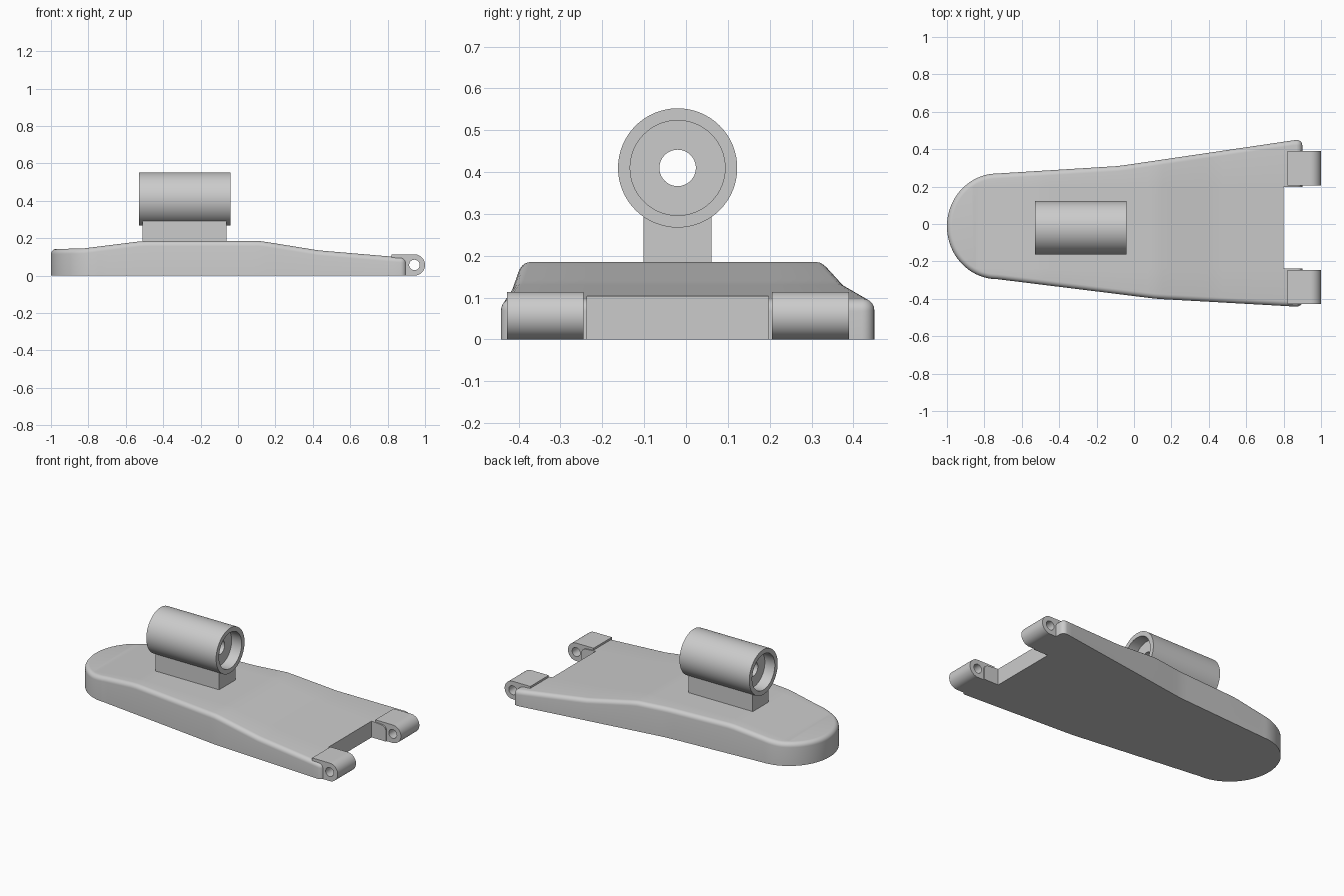
import bpy, bmesh, math
from math import sin, cos, pi, radians

cube = bpy.data.objects.get("Cube")
if cube:
    bpy.data.objects.remove(cube, do_unlink=True)

grey = bpy.data.materials.new("plain_grey")
grey.use_nodes = True
GREY = (0.6, 0.6, 0.6, 1)
grey.diffuse_color = GREY
grey.node_tree.nodes["Principled BSDF"].inputs["Base Color"].default_value = GREY


def add_object(name, bm):
    bmesh.ops.recalc_face_normals(bm, faces=bm.faces)
    mesh = bpy.data.meshes.new(name)
    bm.to_mesh(mesh)
    bm.free()
    mesh.materials.append(grey)
    obj = bpy.data.objects.new(name, mesh)
    bpy.context.collection.objects.link(obj)
    bpy.ops.object.select_all(action='DESELECT')
    obj.select_set(True)
    bpy.context.view_layer.objects.active = obj
    bpy.ops.object.shade_smooth_by_angle(angle=radians(25))


def make_bmesh(verts, faces):
    bm = bmesh.new()
    points = [bm.verts.new(v) for v in verts]
    for f in faces:
        bm.faces.new([points[i] for i in f])
    return bm


def along(points, x):
    # Height of a polyline at x
    for (xa, ya), (xb, yb) in zip(points, points[1:]):
        if x <= xb:
            t = max(0, (x - xa) / (xb - xa))
            return ya + t * (yb - ya)
    return points[-1][1]


# Body: tapered outline with a round nose and a rolled top edge
back_edge = [(-0.73, 0.27), (-0.08, 0.31), (0.87, 0.45)]
front_edge = [(-0.73, -0.295), (0.12, -0.40), (0.87, -0.442)]
top_line = [(-1, 0.142), (-0.83, 0.145), (-0.51, 0.185), (0.12, 0.185), (0.43, 0.135), (0.9, 0.095)]
ROLL, STEPS = 0.027, 6


def side(edge, sign):
    y0 = edge[0][1]
    mid = -0.0125
    pts = [(-0.73 - 0.27 * cos(t), mid + (y0 - mid) * sin(t))
           for t in (radians(4 * k + 2) for k in range(22))]
    pts += [(x, along(edge, x)) for x in (-0.73 + 0.04 * k for k in range(40))]
    yc = edge[-1][1] - sign * 0.03
    pts += [(0.87 + 0.03 * sin(t), yc + sign * 0.03 * cos(t))
            for t in (pi / 12 * k for k in range(7))]
    return pts


outline = side(front_edge, -1) + side(back_edge, 1)[::-1]
n = len(outline)


def inset(d):
    ring = []
    for i, (x, y) in enumerate(outline):
        (xa, ya), (xb, yb) = outline[i - 1], outline[(i + 1) % n]
        dx, dy = xb - xa, yb - ya
        s = d / math.hypot(dx, dy)
        ring.append((x - dy * s, y + dx * s))
    return ring


verts = [(x, y, 0) for x, y in outline]
for k in range(STEPS + 1):
    a = pi / 2 * k / STEPS
    verts += [(x, y, along(top_line, x) - ROLL * (1 - sin(a)))
              for x, y in inset(ROLL * (1 - cos(a)))]
faces = [(r * n + i, r * n + (i + 1) % n, (r + 1) * n + (i + 1) % n, (r + 1) * n + i)
         for r in range(STEPS + 1) for i in range(n)]
for base in (0, (STEPS + 1) * n):
    faces += [(base + i, base + i + 1, base + n - 2 - i, base + n - 1 - i)
              for i in range(n // 2 - 1)]
bm = make_bmesh(verts, faces)

# Hinge notch: slice along its three walls, drop the middle, close the walls
NOTCH_X, NOTCH_Y0, NOTCH_Y1 = 0.8, -0.237, 0.197
walls = [(0, NOTCH_X), (1, NOTCH_Y0), (1, NOTCH_Y1)]
for axis, level in walls:
    co, no = [0, 0, 0], [0, 0, 0]
    co[axis], no[axis] = level, 1
    bmesh.ops.bisect_plane(bm, geom=bm.verts[:] + bm.edges[:] + bm.faces[:],
                           dist=1e-6, plane_co=co, plane_no=no)
gone = []
for f in bm.faces:
    c = f.calc_center_median()
    if c.x > NOTCH_X + 1e-4 and NOTCH_Y0 < c.y < NOTCH_Y1:
        gone.append(f)
bmesh.ops.delete(bm, geom=gone, context='FACES')
rim = [v for v in bm.verts if v.is_boundary]
for axis, level in walls:
    loop = [v for v in rim if abs(v.co[axis] - level) < 1e-4]
    u = 1 - axis
    cu = sum(v.co[u] for v in loop) / len(loop)
    cz = sum(v.co.z for v in loop) / len(loop)
    loop.sort(key=lambda v: math.atan2(v.co.z - cz, v.co[u] - cu))
    bm.faces.new(loop)
add_object("body", bm)


# Tube along x with a counterbore at each end, turned from (x, radius) points
def turned(name, profile, y, z, segments=64):
    m = len(profile)
    v = [(x, y + r * cos(2 * pi * s / segments), z + r * sin(2 * pi * s / segments))
         for s in range(segments) for x, r in profile]
    f = [(s * m + i, s * m + (i + 1) % m,
          (s + 1) % segments * m + (i + 1) % m, (s + 1) % segments * m + i)
         for s in range(segments) for i in range(m)]
    add_object(name, make_bmesh(v, f))


OUTER, BORE, HOLE, DEPTH = 0.1425, 0.1135, 0.0435, 0.07
X0, X1 = -0.53, -0.04
turned("tube", [(X0, OUTER), (X1, OUTER), (X1, BORE), (X1 - DEPTH, BORE), (X1 - DEPTH, HOLE),
                (X0 + DEPTH, HOLE), (X0 + DEPTH, BORE), (X0, BORE)], -0.02, 0.41)

# Pedestal: block with a top hollowed to seat the tube
section = [(-0.101, 0.18)]
section += [(-0.02 + 0.138 * sin(t), 0.41 - 0.138 * cos(t))
            for t in (radians(36) * k / 8 for k in range(-8, 9))]
section += [(0.061, 0.18)]
m = len(section)
verts = [(x, y, z) for x in (-0.51, -0.062) for y, z in section]
faces = [tuple(range(m)), tuple(range(m, 2 * m))]
faces += [(i, (i + 1) % m, m + (i + 1) % m, m + i) for i in range(m)]
add_object("pedestal", make_bmesh(verts, faces))


# Hinge lugs: round-ended blocks with a pin hole, outer and hole rings paired
def lug(name, y0, y1):
    c, r, hole, back, steps = 0.943, 0.057, 0.028, 0.82, 24
    angles = [pi * k / steps for k in range(2 * steps)]
    outer = []
    for t in angles:
        dx, dz = sin(t), cos(t)
        if dx >= -1e-6:
            outer.append((c + r * dx, r + r * dz))
        else:
            reach = min((c - back) / -dx, r / max(abs(dz), 1e-6))
            outer.append((c + reach * dx, r + reach * dz))
    corners = [(back, 0), (back, 2 * r)]
    for corner in corners:
        near = min(range(steps + 1, 2 * steps),
                   key=lambda i: math.dist(outer[i], corner))
        outer[near] = corner
    inner = [(c + hole * sin(t), r + hole * cos(t)) for t in angles]
    k = len(angles)
    v = [(x, y, z) for ring, y in ((outer, y0), (outer, y1), (inner, y1), (inner, y0))
         for x, z in ring]
    f = [(b * k + i, b * k + (i + 1) % k,
          (b + 1) % 4 * k + (i + 1) % k, (b + 1) % 4 * k + i)
         for b in range(4) for i in range(k)]
    add_object(name, make_bmesh(v, f))


lug("left_back_lug", 0.205, 0.39)
lug("left_front_lug", -0.428, -0.245)
